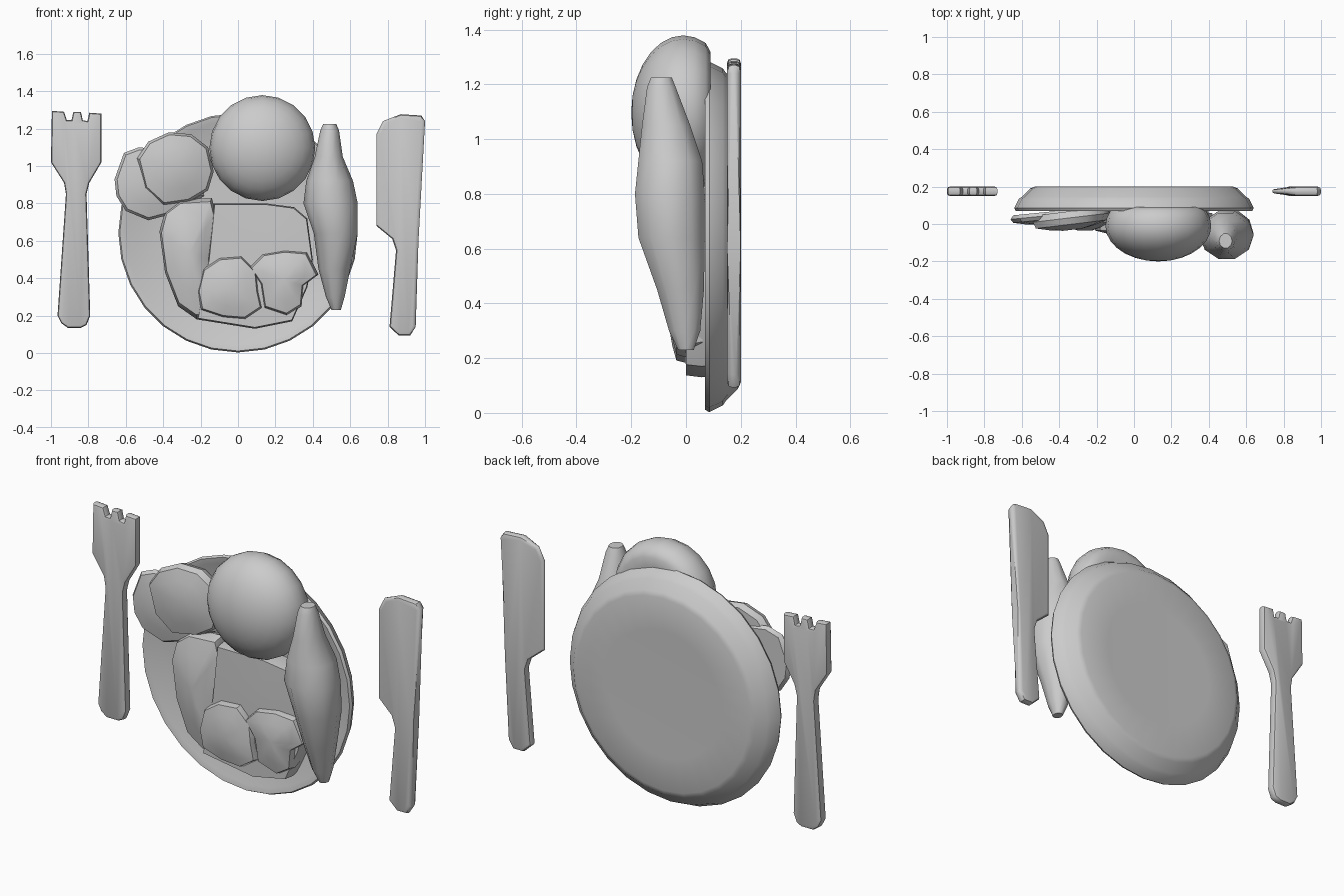
import bpy, bmesh, math
from mathutils import Vector

if "Cube" in bpy.data.objects:
    bpy.data.objects.remove(bpy.data.objects["Cube"])


def finish(name, bm, angle=40):
    bmesh.ops.remove_doubles(bm, verts=bm.verts, dist=0.0005)
    bmesh.ops.recalc_face_normals(bm, faces=bm.faces)
    me = bpy.data.meshes.new(name)
    bm.to_mesh(me)
    bm.free()
    ob = bpy.data.objects.new(name, me)
    bpy.context.collection.objects.link(ob)
    bpy.ops.object.select_all(action='DESELECT')
    ob.select_set(True)
    bpy.context.view_layer.objects.active = ob
    bpy.ops.object.shade_smooth_by_angle(angle=math.radians(angle))
    return ob


def skin(name, rings, angle=40):
    """Join closed rings of points into a capped surface."""
    bm = bmesh.new()
    vr = [[bm.verts.new(p) for p in r] for r in rings]
    n = len(vr[0])
    for a, b in zip(vr, vr[1:]):
        for i in range(n):
            j = (i + 1) % n
            bm.faces.new((a[i], a[j], b[j], b[i]))
    for r in (vr[0], vr[-1]):
        c = bm.verts.new(sum((v.co for v in r), Vector()) / n)
        for i in range(n):
            bm.faces.new((r[i], r[(i + 1) % n], c))
    return finish(name, bm, angle)


def slab(name, outline, y0, y1, bevel, edge_x=None):
    """Extruded outline with softened rims; edge_x thins the blade side."""
    bm = bmesh.new()
    f = bm.faces.new([bm.verts.new((x, y0, z)) for x, z in outline])
    new = bmesh.ops.extrude_face_region(bm, geom=[f])['geom']
    for v in new:
        if isinstance(v, bmesh.types.BMVert):
            v.co.y = y1
    rims = [e for e in bm.edges if abs(e.verts[0].co.y - e.verts[1].co.y) < 1e-4]
    bmesh.ops.bevel(bm, geom=rims, offset=bevel, segments=2, profile=0.5,
                    affect='EDGES', clamp_overlap=True)
    if edge_x:
        mid = (y0 + y1) / 2
        for v in bm.verts:
            if v.co.x < edge_x:
                v.co.y = mid + (v.co.y - mid) * 0.5
    return finish(name, bm)


def food_piece(name, outline, back, rim, crown, slope=0.0, soft=0.93):
    """Outline raised off the plate with a low domed front."""
    n = len(outline)
    cx = sum(p[0] for p in outline) / n
    cz = sum(p[1] for p in outline) / n

    def ring(y, s):
        return [(cx + (x - cx) * s, y + slope * (x - cx) * s, cz + (z - cz) * s)
                for x, z in outline]
    mid = rim + (crown - rim) * 0.6
    return skin(name, [ring(back, soft), ring((back + rim) / 2, 1), ring(rim, soft),
                       ring(mid, 0.6), ring(crown, 0.25)])


def round_outline(cx, cz, rx, rz, n=14):
    return [(cx + rx * math.cos(2 * math.pi * i / n), cz + rz * math.sin(2 * math.pi * i / n))
            for i in range(n)]


# Plate: turned profile (radius, y) from the back to the well
profile = [(0.35, 0.197), (0.53, 0.2), (0.555, 0.19), (0.60, 0.145), (0.615, 0.135),
           (0.64, 0.085), (0.632, 0.07), (0.60, 0.075), (0.52, 0.11), (0.30, 0.115)]
skin("plate", [[(x, y, z) for x, z in round_outline(0, 0.643, r, r, 28)]
               for r, y in profile])

# Fork
slab("fork", [(-1, 1.02), (-0.995, 1.295), (-0.93, 1.29), (-0.915, 1.245), (-0.89, 1.245),
              (-0.88, 1.29), (-0.84, 1.29), (-0.83, 1.245), (-0.805, 1.24), (-0.795, 1.285),
              (-0.73, 1.28), (-0.73, 1.02), (-0.795, 0.91), (-0.81, 0.85), (-0.79, 0.2),
              (-0.81, 0.15), (-0.84, 0.135), (-0.91, 0.135), (-0.945, 0.16), (-0.965, 0.2),
              (-0.92, 0.85), (-0.93, 0.91)], 0.15, 0.2, 0.015)

# Knife
slab("knife", [(0.74, 0.68), (0.74, 1.17), (0.775, 1.24), (0.87, 1.277), (0.98, 1.27),
               (1.0, 1.24), (0.965, 0.6), (0.95, 0.14), (0.92, 0.093), (0.86, 0.093),
               (0.81, 0.14), (0.845, 0.55), (0.825, 0.61)], 0.15, 0.2, 0.018, 0.8)

# Round bun: ellipsoid with a flattened back
bm = bmesh.new()
bmesh.ops.create_uvsphere(bm, u_segments=20, v_segments=14, radius=1)
for v in bm.verts:
    v.co = (0.13 + 0.283 * v.co.x, min(-0.01 + 0.19 * v.co.z, 0.09), 1.096 + 0.283 * v.co.y)
finish("round_bun", bm)

# Long sausage: oval rings (z, x min, x max, y min, y max)
stations = [(0.23, 0.50, 0.55, -0.03, 0.03), (0.30, 0.47, 0.57, -0.065, 0.055),
            (0.45, 0.43, 0.60, -0.11, 0.07), (0.64, 0.405, 0.64, -0.18, 0.075),
            (0.80, 0.35, 0.64, -0.193, 0.075), (0.92, 0.365, 0.615, -0.18, 0.065),
            (1.05, 0.41, 0.56, -0.165, 0.02), (1.19, 0.44, 0.54, -0.145, -0.035),
            (1.225, 0.455, 0.525, -0.13, -0.05)]
skin("long_sausage", [[(x, y, z) for x, y in
                       round_outline((a + b) / 2, (c + d) / 2, (b - a) / 2, (d - c) / 2, 10)]
                      for z, a, b, c, d in stations])

# Two overlapping round slices
food_piece("slice_outer", [(-0.66, 0.93), (-0.61, 1.07), (-0.53, 1.1), (-0.35, 1.08),
                           (-0.2, 0.98), (-0.18, 0.84), (-0.33, 0.75), (-0.48, 0.71),
                           (-0.6, 0.76), (-0.65, 0.84)], 0.065, 0.025, 0.0, 0.1)
food_piece("slice_inner", [(-0.54, 1.04), (-0.48, 1.13), (-0.37, 1.18), (-0.25, 1.17),
                           (-0.16, 1.1), (-0.13, 0.97), (-0.16, 0.87), (-0.26, 0.81),
                           (-0.4, 0.79), (-0.5, 0.88)], 0.07, 0.0, -0.03, 0.12)

# Flat slices in the middle
food_piece("left_slice", [(-0.42, 0.65), (-0.39, 0.76), (-0.31, 0.82), (-0.14, 0.83),
                          (-0.12, 0.75), (-0.15, 0.5), (-0.13, 0.2), (-0.22, 0.18),
                          (-0.32, 0.25), (-0.39, 0.43)], 0.115, 0.01, -0.035)
food_piece("toast", [(-0.22, 0.18), (0.09, 0.13), (0.29, 0.17), (0.37, 0.35), (0.4, 0.5),
                     (0.37, 0.72), (0.3, 0.78), (0.15, 0.80), (-0.13, 0.80), (-0.16, 0.5)],
           0.115, 0.0, -0.005, 0.0, 0.98)

# Two mushroom halves at the bottom
food_piece("mushroom_left", [(-0.22, 0.33), (-0.19, 0.45), (-0.1, 0.51), (0.02, 0.52),
                             (0.1, 0.44), (0.11, 0.33), (0.13, 0.24), (0.04, 0.18),
                             (-0.08, 0.19), (-0.2, 0.23)], 0.06, -0.035, -0.06)
food_piece("mushroom_right", [(0.06, 0.46), (0.13, 0.53), (0.25, 0.55), (0.37, 0.54),
                              (0.43, 0.42), (0.35, 0.36), (0.34, 0.25), (0.26, 0.2),
                              (0.14, 0.24), (0.12, 0.37)], 0.06, -0.035, -0.062)
